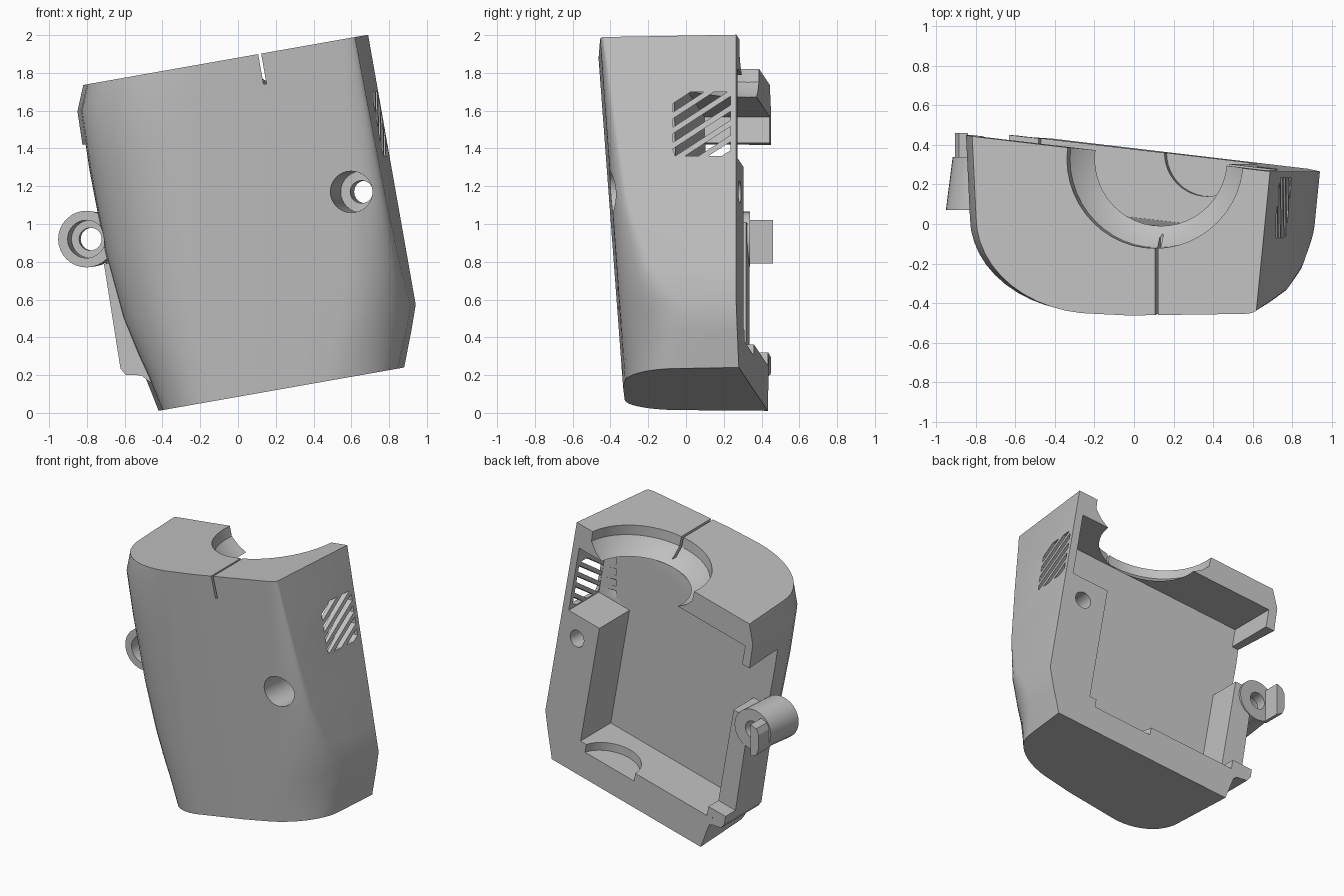
import bpy, bmesh
from math import cos, sin, pi, radians
from mathutils import Matrix, Vector

if "Cube" in bpy.data.objects:
    bpy.data.objects.remove(bpy.data.objects["Cube"])

TILT = Matrix.Rotation(radians(-10), 4, 'Y')    # local (u, y, v) frame to world
BOTTOM, TOP = 0.084, 1.852
BACK, FLOOR = 0.385, 0.04
BORE_U = 0.435

grey = bpy.data.materials.new("plain_grey")
grey.use_nodes = True
grey.diffuse_color = (0.53, 0.53, 0.53, 1)
grey.node_tree.nodes["Principled BSDF"].inputs["Base Color"].default_value = (0.53, 0.53, 0.53, 1)


def plane_y(u, offset):
    """Depth of a plane parallel to the slanted back."""
    return offset - 0.116 * u


def loft(name, rings, matrix=TILT):
    bm = bmesh.new()
    loops = [[bm.verts.new(matrix @ Vector(p)) for p in ring] for ring in rings]
    n = len(loops[0])
    for a, b in zip(loops, loops[1:]):
        for i in range(n):
            j = (i + 1) % n
            bm.faces.new((a[i], a[j], b[j], b[i]))
    bm.faces.new(loops[0])
    bm.faces.new(loops[-1])
    bmesh.ops.recalc_face_normals(bm, faces=bm.faces)
    mesh = bpy.data.meshes.new(name)
    bm.to_mesh(mesh)
    bm.free()
    mesh.materials.append(grey)
    obj = bpy.data.objects.new(name, mesh)
    bpy.context.collection.objects.link(obj)
    return obj


def slab(name, outline, near, far):
    """Prism between two planes parallel to the back."""
    return loft(name, [[(u, plane_y(u, offset), v) for u, v in outline]
                       for offset in (near, far)])


def screw_rod(name, x, z, steps):
    """Turned rod along the screw axis; steps are (y, radius)."""
    return loft(name, [[(x + 0.11 * y + r * cos(a), y, z + r * sin(a))
                        for a in (2 * pi * i / 32 for i in range(32))]
                       for y, r in steps], Matrix())


def upright_rod(name, y, steps):
    """Turned rod along the neck axis; steps are (v, radius)."""
    return loft(name, [[(BORE_U + r * cos(a), y + r * sin(a), v)
                        for a in (2 * pi * i / 48 for i in range(48))]
                       for v, r in steps])


def combine(target, tool, operation='DIFFERENCE'):
    mod = target.modifiers.new(tool.name, 'BOOLEAN')
    mod.operation = operation
    mod.solver = 'EXACT'
    mod.object = tool
    tool.hide_render = True
    bpy.ops.object.select_all(action='DESELECT')
    bpy.context.view_layer.objects.active = target
    target.select_set(True)
    bpy.ops.object.modifier_apply(modifier=mod.name)
    bpy.data.objects.remove(tool)


def section(v, left, right, lrx, lry, rrx, rry):
    """Rounded D outline: left corner, front, right corner, back."""
    front = -0.325 - 0.0735 * (v - BOTTOM)
    pts = [(left, plane_y(left, BACK), v)]
    for i in range(13):
        a = pi / 2 * i / 12
        pts.append((left + 0.02 + lrx * (1 - cos(a)), front + lry * (1 - sin(a)), v))
    pts.append((0.3, front - 0.008, v))
    for i in range(13):
        a = pi / 2 * i / 12
        y = front + rry * (1 - cos(a))
        pts.append((right + 0.1 * (y - 0.27) - rrx * (1 - sin(a)), y, v))
    pts.append((right, plane_y(right, BACK), v))
    return pts


# Main cover body
cover = loft("cover_shell", [section(*s) for s in (
    (BOTTOM, -0.412, 0.908, 0.32, 0.30, 0.38, 0.26),
    (0.27, -0.45, 0.98, 0.36, 0.34, 0.37, 0.34),
    (0.40, -0.485, 1.026, 0.40, 0.37, 0.35, 0.34),
    (0.60, -0.53, 1.026, 0.46, 0.41, 0.29, 0.19),
    (0.95, -0.562, 1.026, 0.52, 0.44, 0.20, 0.09),
    (1.40, -0.568, 1.026, 0.58, 0.46, 0.13, 0.05),
    (1.72, -0.56, 1.026, 0.62, 0.48, 0.09, 0.03),
    (TOP, -0.505, 1.026, 0.62, 0.49, 0.07, 0.02))])

# Squared back part of the lower left wall
combine(cover, slab("lower_left_wall", [
    (-0.35, 0.22), (-0.43, 0.24), (-0.47, 0.285), (-0.55, 0.3), (-0.572, 0.34),
    (-0.562, 0.9), (-0.35, 0.9)], -0.04, BACK - 0.001), 'UNION')

# Lowered left wall and the open interior
combine(cover, slab("wall_recess", [(-0.9, 0.4), (-0.3, 0.4), (-0.3, 1.3), (-0.9, 1.3)], 0.27, 1.2))
combine(cover, slab("interior", [
    (-0.42, 0.33), (0.7, 0.33), (0.7, 1.2), (0.972, 1.2), (0.972, 1.68),
    (-0.5, 1.68), (-0.5, 1.54), (-0.9, 1.54), (-0.9, 1.1), (-0.42, 1.1)], FLOOR, 1.2))

# Left screw boss with its locating lip, then both counterbored screw holes
combine(cover, screw_rod("screw_boss", -0.81, 0.92, [(0.07, 0.15), (0.34, 0.145)]), 'UNION')
lip = [(-0.905, 0.86), (-0.885, 0.81), (-0.84, 0.79), (-0.84, 1.02), (-0.885, 1.0), (-0.905, 0.96)]
combine(cover, loft("boss_lip", [[(x, y, z) for x, z in lip] for y in (0.3, 0.46)], Matrix()), 'UNION')
combine(cover, screw_rod("left_hole", -0.81, 0.92,
                         [(-0.7, 0.1), (0.26, 0.1), (0.261, 0.06), (0.8, 0.06)]))
combine(cover, screw_rod("right_hole", 0.643, 1.17,
                         [(-0.7, 0.11), (0.1, 0.11), (0.101, 0.06), (0.8, 0.06)]))

# Flared neck opening in the top, and the round scoop in the bottom ledge
combine(cover, upright_rod("neck_bore", 0.33, [(1.6, 0.33), (1.68, 0.34), (1.72, 0.4), (1.78, 0.45), (2.0, 0.46)]))
combine(cover, upright_rod("ledge_scoop", 0.36, [(0.27, 0.22), (0.5, 0.22)]))

# Thin slit from the neck to the front
slit = [(BORE_U + du, y) for du, y in ((0, -0.7), (0.016, -0.7), (0.016, 0.05), (0, 0.05))]
combine(cover, loft("front_slit", [[(u, y, v) for u, y in slit] for v in (1.69, 2.0)]))

# Slanted vent slots through the right wall, trimmed to a square patch
LOW, HIGH, SLOPE, WIDTH = 1.36, 1.7, 0.65, 0.046


def trimmed_edge(base):
    ends = max(-0.07, (LOW - base) / SLOPE), min(0.235, (HIGH - base) / SLOPE)
    return [(y, base + SLOPE * y) for y in ends]


for i in range(6):
    base = 1.237 + i * 0.08
    slot = trimmed_edge(base) + trimmed_edge(base + WIDTH)[::-1]
    combine(cover, loft("vent_slot", [[(x, y, z) for y, z in slot] for x in (0.6, 1.1)], Matrix()))

bpy.ops.object.shade_smooth_by_angle(angle=radians(25))
